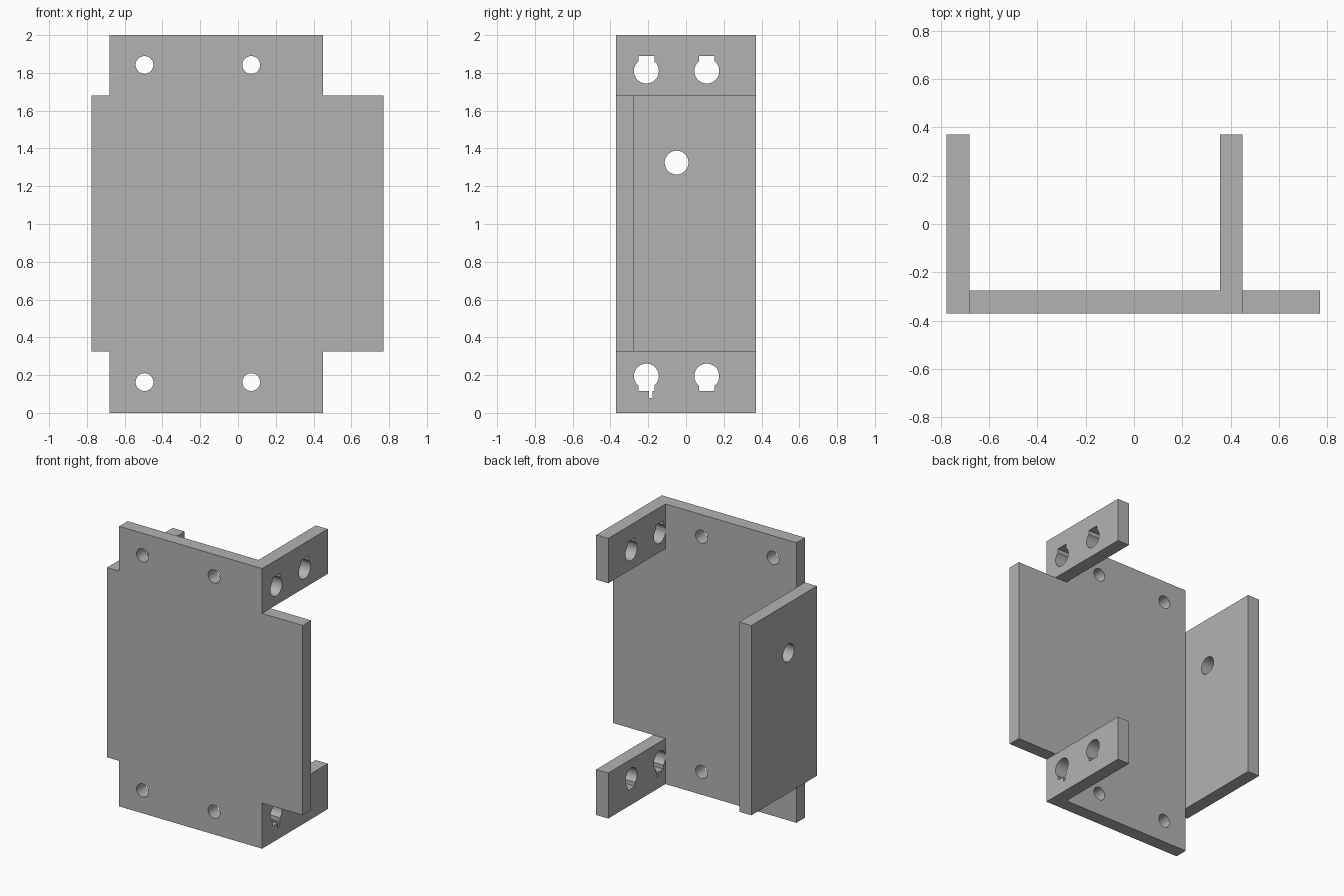
import bpy, bmesh, math
from mathutils import Matrix

if "Cube" in bpy.data.objects:
    bpy.data.objects.remove(bpy.data.objects["Cube"])

grey = bpy.data.materials.new("plain grey")
grey.diffuse_color = (0.45, 0.45, 0.45, 1)
grey.use_nodes = True
grey.node_tree.nodes["Principled BSDF"].inputs["Base Color"].default_value = grey.diffuse_color


def prism(name, outline, start, end, axis):
    """Extrude an outline along y (outline in x,z) or along x (outline in y,z)."""
    def place(p, d):
        return (p[0], d, p[1]) if axis == "y" else (d, p[0], p[1])
    bm = bmesh.new()
    face = bm.faces.new([bm.verts.new(place(p, start)) for p in outline])
    moved = bmesh.ops.extrude_face_region(bm, geom=[face])["geom"]
    shift = place((0, 0), end - start)
    bmesh.ops.translate(bm, vec=shift, verts=[v for v in moved if isinstance(v, bmesh.types.BMVert)])
    bmesh.ops.recalc_face_normals(bm, faces=bm.faces)
    mesh = bpy.data.meshes.new(name)
    bm.to_mesh(mesh)
    bm.free()
    mesh.materials.append(grey)
    obj = bpy.data.objects.new(name, mesh)
    bpy.context.collection.objects.link(obj)
    return obj


def rect(a0, a1, z0, z1):
    return [(a0, z0), (a1, z0), (a1, z1), (a0, z1)]


def circle(a, z, r, n=32):
    return [(a + r * math.cos(2 * math.pi * i / n), z + r * math.sin(2 * math.pi * i / n)) for i in range(n)]


def keyhole(a, z, r, half, reach, up):
    """Round hole with a square slot above (up=1) or below (up=-1)."""
    t = math.acos(half / r)
    sweep = math.pi + 2 * t
    pts = [(a + r * math.cos(t - sweep * i / 28), z + up * r * math.sin(t - sweep * i / 28)) for i in range(29)]
    return pts + [(a - half, z + up * reach), (a + half, z + up * reach)]


def cut(obj, outline, start, end, axis):
    cutter = prism("cutter", outline, start, end, axis)
    mod = obj.modifiers.new("hole", "BOOLEAN")
    mod.operation, mod.solver, mod.object = "DIFFERENCE", "EXACT", cutter
    bpy.context.view_layer.objects.active = obj
    bpy.ops.object.modifier_apply(modifier=mod.name)
    bpy.data.objects.remove(cutter)


def finish(obj):
    bpy.ops.object.select_all(action="DESELECT")
    obj.select_set(True)
    bpy.context.view_layer.objects.active = obj
    bpy.ops.object.shade_smooth_by_angle(angle=math.radians(30))


FRONT, INNER, BACK = -0.37, -0.275, 0.37
LOW, HIGH = 0.325, 1.68

# Front plate with stepped sides and four screw holes
plate = prism("front_plate", [
    (-0.68, 0), (0.45, 0), (0.45, LOW), (0.77, LOW), (0.77, HIGH), (0.45, HIGH),
    (0.45, 2), (-0.68, 2), (-0.68, HIGH), (-0.775, HIGH), (-0.775, LOW), (-0.68, LOW)],
    FRONT, INNER, "y")
for x in (-0.495, 0.07):
    for z in (0.163, 1.842):
        cut(plate, circle(x, z, 0.047), FRONT - 0.1, INNER + 0.1, "y")
finish(plate)

# Side wall with one hole
wall = prism("side_wall", rect(INNER, BACK, LOW, HIGH), -0.775, -0.68, "x")
cut(wall, circle(-0.05, 1.325, 0.063), -0.9, -0.5, "x")
finish(wall)

# Upper and lower tabs with keyholes
for name, z0, z1, zc, up in (("upper_tab", HIGH, 2, 1.81, 1), ("lower_tab", 0, LOW, 0.195, -1)):
    tab = prism(name, rect(INNER, BACK, z0, z1), 0.355, 0.45, "x")
    for y in (-0.21, 0.11):
        cut(tab, keyhole(y, zc, 0.066, 0.042, 0.08, up), 0.2, 0.6, "x")
    if up < 0:
        # Small relief notch under one keyhole
        cut(tab, rect(-0.195, -0.178, 0.08, 0.13), 0.2, 0.6, "x")
    finish(tab)
